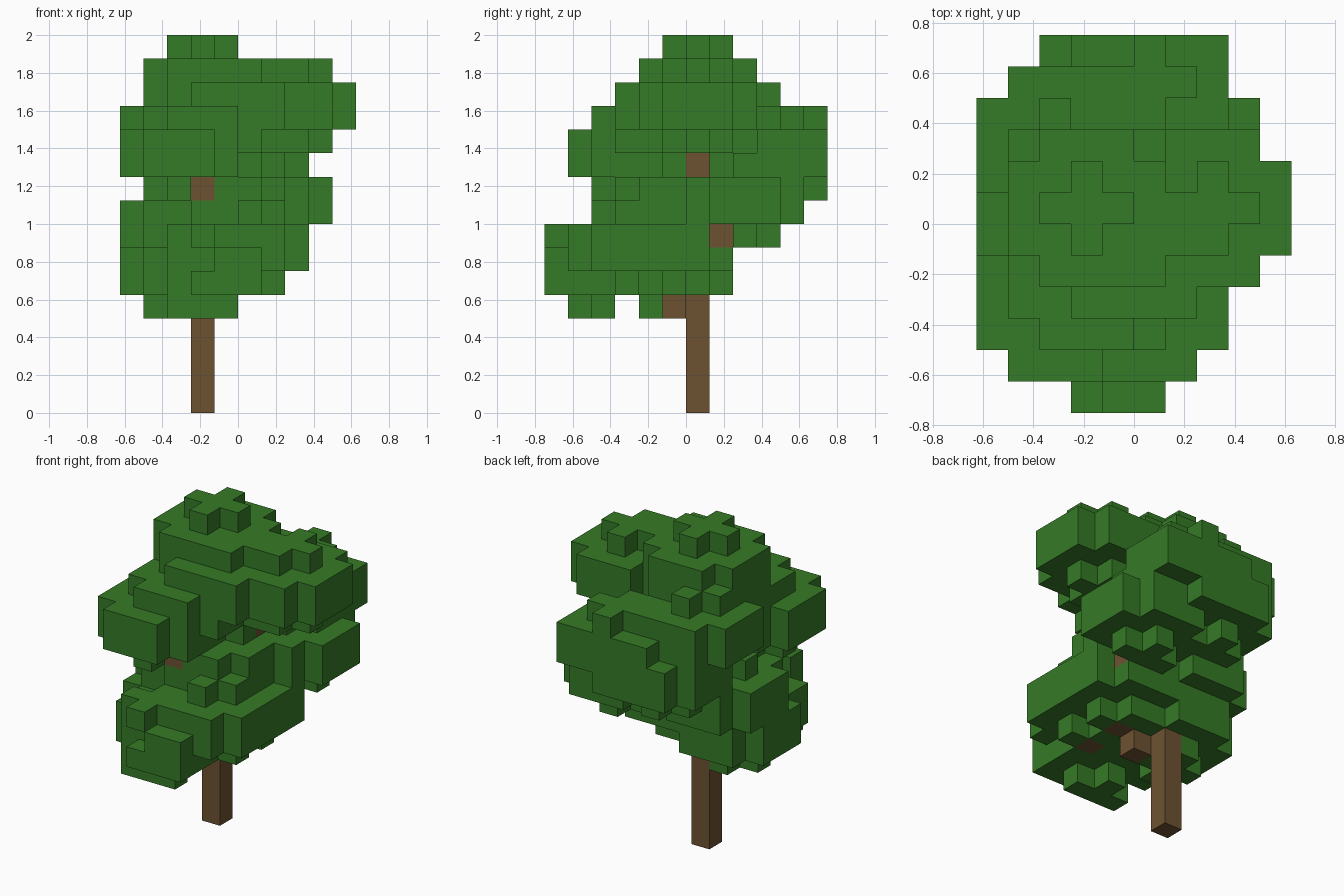
import bpy, bmesh
from mathutils import Vector

cube = bpy.data.objects.get("Cube")
if cube:
    bpy.data.objects.remove(cube, do_unlink=True)

UNIT = 0.125
ORIGIN = Vector((-5, -6, 0))   # grid corner, in blocks
WIDTH, DEPTH = 10, 12          # the crown is cut flat at these limits


def material(name, colour):
    mat = bpy.data.materials.new(name)
    mat.use_nodes = True
    mat.diffuse_color = (*colour, 1)
    mat.node_tree.nodes["Principled BSDF"].inputs["Base Color"].default_value = (*colour, 1)
    return mat


def layer(cx, cy, z, radius):
    """One round leaf layer: a plus for radius 2, a cornerless square for 3."""
    return {(cx + dx, cy + dy, z)
            for dx in range(-2, 3) for dy in range(-2, 3)
            if (abs(dx) + 0.5) ** 2 + (abs(dy) + 0.5) ** 2 <= radius ** 2
            and 0 <= cx + dx < WIDTH and 0 <= cy + dy < DEPTH}


def clump(cx, cy, base):
    """Leaf ball: plus, two wide layers, plus."""
    cells = set()
    for level, radius in enumerate((2, 3, 3, 2)):
        cells |= layer(cx, cy, base + level, radius)
    return cells


def build_blocks(name, cells, occupied, mat):
    """Mesh of the block faces that are not buried in other blocks."""
    bm = bmesh.new()
    for cell in cells:
        for axis in range(3):
            for sign in (-1, 1):
                normal = Vector([sign if a == axis else 0 for a in range(3)])
                if tuple(int(c + n) for c, n in zip(cell, normal)) in occupied:
                    continue
                u = Vector([0.5 if a == (axis + 1) % 3 else 0 for a in range(3)])
                v = normal.cross(u)
                mid = Vector(cell) + Vector((0.5, 0.5, 0.5)) + normal / 2 + ORIGIN
                corners = (mid - u - v, mid + u - v, mid + u + v, mid - u + v)
                bm.faces.new([bm.verts.new(p * UNIT) for p in corners])
    bmesh.ops.remove_doubles(bm, verts=bm.verts, dist=UNIT / 100)
    mesh = bpy.data.meshes.new(name)
    bm.to_mesh(mesh)
    bm.free()
    mesh.materials.append(mat)
    obj = bpy.data.objects.new(name, mesh)
    bpy.context.collection.objects.link(obj)
    return obj


# Leaf clumps: grid centre and lowest layer
CLUMPS = {
    "crown": (3, 6, 12),
    "upper_left": (7, 6, 11),
    "upper_front": (4, 5, 11),
    "upper_front_left": (5, 5, 11),
    "upper_front_right": (3, 4, 10),
    "back_right": (2, 8, 10),
    "back_left": (5, 10, 9),
    "front_right": (2, 3, 9),
    "back": (3, 9, 8),
    "core": (4, 5, 7),
    "middle_left": (6, 8, 7),
    "middle_right": (2, 6, 6),
    "lower_left": (5, 5, 5),
    "lower_front_left": (5, 3, 5),
    "lower_front": (3, 1, 4),
    "lower_right": (2, 5, 4),
}

# Trunk and the branch blocks that show between the leaves
trunk = {(3, 6, z) for z in range(14)}
branches = {(4, 5, 4), (5, 5, 5), (5, 3, 5), (6, 7, 7),
            (3, 3, 9), (4, 6, 10), (5, 6, 10)}
wood = trunk | branches

leaves = set()
for centre in CLUMPS.values():
    leaves |= clump(*centre)
# Gaps at the lower front corner
leaves -= {(x, y, z) for x, y in ((1, 0), (2, 0), (1, 1)) for z in (5, 6)}
leaves -= {(3, 0, 4), (3, 0, 6)}
leaves -= wood

occupied = wood | leaves
leaf_green = material("leaf_green", (0.036, 0.195, 0.020))
bark_brown = material("bark_brown", (0.153, 0.084, 0.031))

build_blocks("foliage", leaves, occupied, leaf_green)
build_blocks("trunk", trunk, occupied, bark_brown)
build_blocks("branches", branches, occupied, bark_brown)
